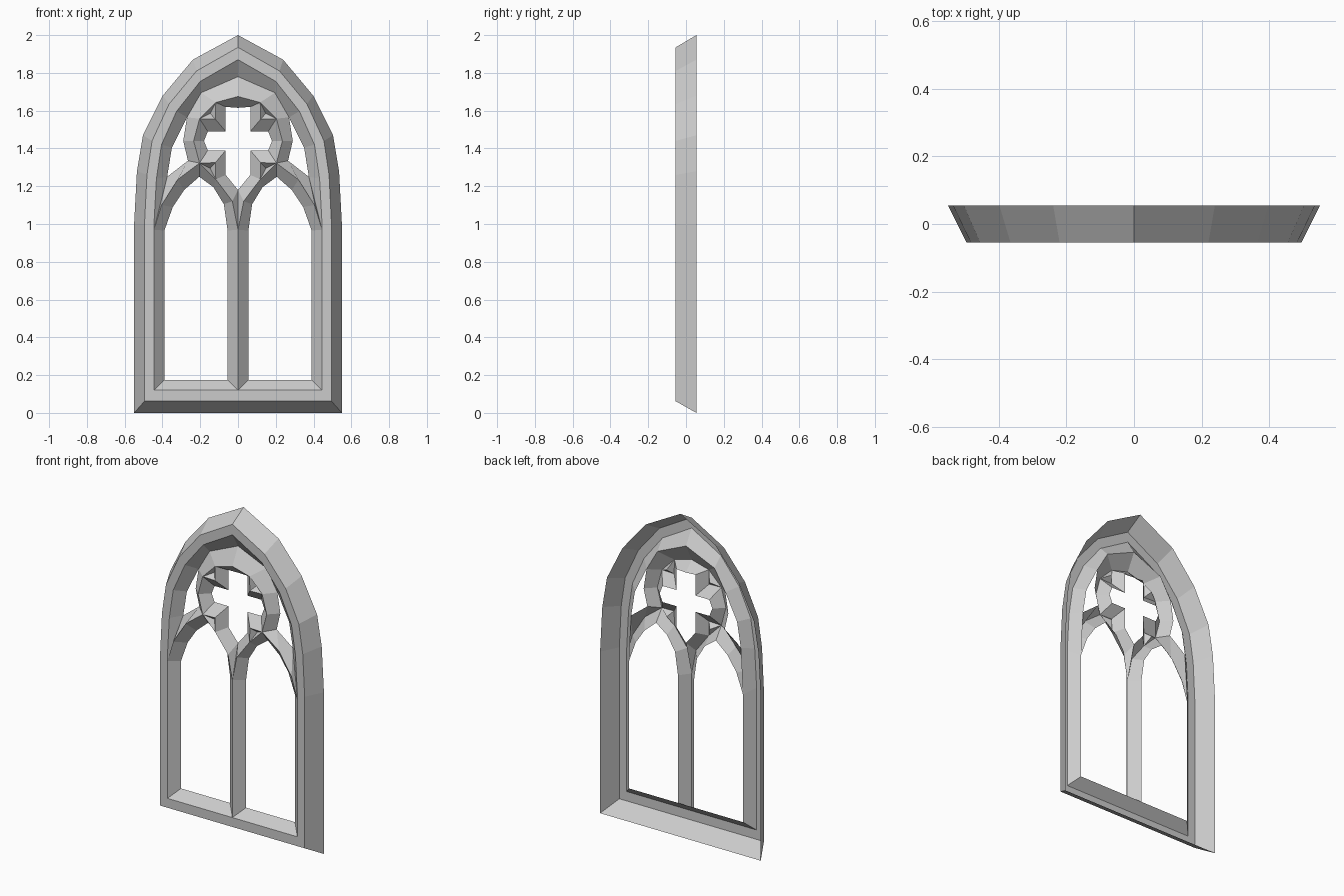
import bpy, bmesh
from math import sin, cos, radians

if "Cube" in bpy.data.objects:
    bpy.data.objects.remove(bpy.data.objects["Cube"])

FRONT, MID, BACK = -0.055, 0.0, 0.055
CZ, RIDGE_R = 1.44, 0.235          # rose centre height and ridge radius


def at(y, pts):
    """Place (x, z) points at depth y; points that already have 3 values stay."""
    return [p if len(p) == 3 else (p[0], y, p[1]) for p in pts]


def build(name, polys):
    """Make a thin shell from polygons plus their mirror image in x."""
    bm = bmesh.new()
    for poly in polys:
        clean = []
        for p in poly:
            if p not in clean:
                clean.append(p)
        if len(clean) < 3:
            continue
        for s in (1, -1):
            f = bm.faces.new([bm.verts.new((s * x, y, z)) for x, y, z in clean])
            f.normal_update()
            if f.normal.y > 0:
                f.normal_flip()
    bmesh.ops.remove_doubles(bm, verts=bm.verts, dist=0.0005)
    me = bpy.data.meshes.new(name)
    bm.to_mesh(me)
    bm.free()
    ob = bpy.data.objects.new(name, me)
    bpy.context.collection.objects.link(ob)
    return ob


def loft(*rows):
    """Quads between neighbouring rows of points."""
    return [[a[i], a[i + 1], b[i + 1], b[i]]
            for a, b in zip(rows, rows[1:]) for i in range(len(a) - 1)]


def ring(*degrees):
    return [(RIDGE_R * cos(radians(d)), FRONT, CZ + RIDGE_R * sin(radians(d)))
            for d in degrees]


# Pointed outer frame: splayed side, flat front band, inner chamfer
outer = at(BACK, [(0, 0), (.55, 0), (.55, 1.0), (.535, 1.28), (.503, 1.47),
                  (.398, 1.68), (.239, 1.87), (0, 2)])
edge = at(FRONT, [(0, .062), (.495, .062), (.495, 1.0), (.482, 1.26), (.455, 1.44),
                  (.365, 1.635), (.22, 1.81), (0, 1.935)])
band = at(FRONT, [(0, .12), (.445, .12), (.445, 1.0), (.432, 1.24), (.405, 1.42),
                  (.325, 1.597), (.2, 1.755), (0, 1.87)])
inner = at(MID, [(0, .175), (.39, .175), (.39, .965), (.375, 1.25), (.35, 1.405),
                 (.27, 1.565), (.195, 1.695), (0, 1.78)])
build("arched_frame", loft(outer, edge, band, inner))

# Central mullion with a sharp front ridge
build("mullion", loft(at(FRONT, [(0, .12), (0, .97)]),
                      at(MID, [(.055, .175), (.055, .965)])))

# Twin lancet arches, mirrored
foot, r30, r60 = (.445, FRONT, .97), *ring(-30, -60)
ridge = at(FRONT, [foot, (.405, 1.1), (.32, 1.235), r30, r60, (.03, 1.12), (0, .97)])
lancet = at(MID, [(.39, .965), (.345, 1.09), (.285, 1.18), (.205, 1.25),
                  (.13, 1.195), (.075, 1.105), (.055, .965)])
shoulder = at(MID, [foot, (.375, 1.25), (.265, 1.335), (.265, 1.335)])
crotch = at(MID, [(.065, 1.26), (0, 1.18), (0, FRONT, .97)])
build("lancet_arches", loft(ridge, lancet) + loft(ridge[:4], shoulder)
      + loft(ridge[4:], crotch))

# Twelve-sided rose ring, open at the bottom where it joins the lancets
rose_out = at(MID, [(.265, 1.335), (.29, CZ), (.27, 1.565), (.195, 1.695), (0, 1.78)])
build("rose_ring", loft(ring(-30, 0, 30, 60, 90), rose_out)
      + loft(ring(-30, 0, 30), at(MID, [(.16, 1.39), (.18, CZ), (.16, 1.49)]))
      + loft(ring(60, 90), at(MID, [(.065, 1.62), (0, 1.615)])))

# Four cusps leaving the cross-shaped opening
cusps = []
for s in (1, -1):
    a, b = ring(30 * s, 60 * s)
    c = (.12, FRONT, CZ + .115 * s)
    hole = at(MID, [(.16, CZ + .05 * s), (.065, CZ + .05 * s), (.065, CZ + .18 * s)])
    pit = (.147, -.02, CZ + .145 * s)
    cusps += loft([a, c, b], hole) + [[a, c, pit], [c, b, pit], [b, a, pit]]
build("rose_cusps", cusps)
